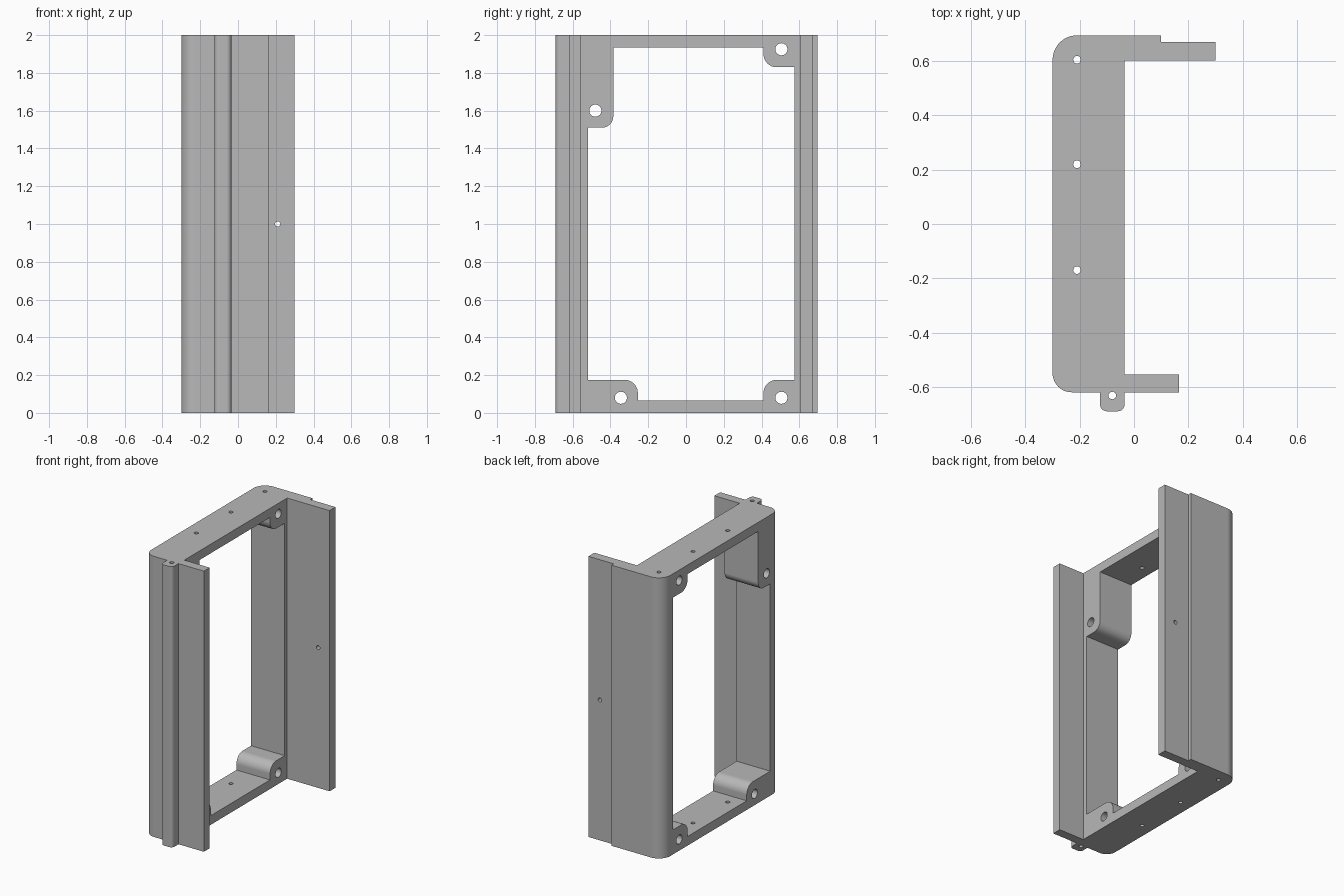
import bpy, bmesh, math
from mathutils import Vector

cube = bpy.data.objects.get("Cube")
if cube:
    bpy.data.objects.remove(cube, do_unlink=True)

grey = bpy.data.materials.new("plain grey")
grey.use_nodes = True
COLOUR = (0.48, 0.48, 0.48, 1)
grey.diffuse_color = COLOUR
grey.node_tree.nodes["Principled BSDF"].inputs["Base Color"].default_value = COLOUR


def rounded(corners, steps=12):
    """Outline from (u, v, radius) corners; right-angle corners are filleted."""
    out = []
    for i, (u, v, r) in enumerate(corners):
        p = Vector((u, v))
        if not r:
            out.append(p)
            continue
        a = (Vector(corners[i - 1][:2]) - p).normalized() * r
        b = (Vector(corners[(i + 1) % len(corners)][:2]) - p).normalized() * r
        for k in range(steps + 1):
            t = math.pi / 2 * k / steps
            out.append(p + a * (1 - math.sin(t)) + b * (1 - math.cos(t)))
    return out


def prism(name, outline, axis, lo, hi):
    """Extrude a 2D outline along x, y or z."""
    place = {"x": lambda p, d: (d, p[0], p[1]),
             "y": lambda p, d: (p[0], d, p[1]),
             "z": lambda p, d: (p[0], p[1], d)}[axis]
    bm = bmesh.new()
    low = [bm.verts.new(place(p, lo)) for p in outline]
    high = [bm.verts.new(place(p, hi)) for p in outline]
    bm.faces.new(low)
    bm.faces.new(high)
    for i in range(len(low)):
        bm.faces.new((low[i - 1], low[i], high[i], high[i - 1]))
    bmesh.ops.recalc_face_normals(bm, faces=bm.faces)
    mesh = bpy.data.meshes.new(name)
    bm.to_mesh(mesh)
    bm.free()
    mesh.materials.append(grey)
    obj = bpy.data.objects.new(name, mesh)
    bpy.context.collection.objects.link(obj)
    return obj


def circle(u, v, r, n=32):
    return [(u + r * math.cos(math.tau * k / n), v + r * math.sin(math.tau * k / n))
            for k in range(n)]


# Channel section: back flange with step, rounded corners, front rib and flange
section = rounded([
    (-0.3, 0.695, 0.09), (-0.3, -0.62, 0.07), (-0.125, -0.62, 0),
    (-0.125, -0.69, 0.025), (-0.035, -0.69, 0.025), (-0.035, -0.62, 0),
    (0.165, -0.62, 0), (0.165, -0.555, 0), (-0.035, -0.555, 0),
    (-0.035, 0.603, 0), (0.3, 0.603, 0), (0.3, 0.67, 0),
    (0.1, 0.67, 0), (0.1, 0.695, 0)])
frame = prism("channel_frame", section, "z", 0, 2)

# Window through the web, leaving rounded screw bosses in the corners
window = rounded([
    (-0.52, 0.175, 0), (-0.255, 0.175, 0.07), (-0.255, 0.065, 0),
    (0.41, 0.065, 0), (0.41, 0.175, 0.07), (0.575, 0.175, 0),
    (0.575, 1.83, 0), (0.41, 1.83, 0.07), (0.41, 1.935, 0),
    (-0.385, 1.935, 0), (-0.385, 1.51, 0.06), (-0.52, 1.51, 0)])
cutters = [prism("window_cutter", window, "x", -0.5, 0.5)]

# Boss screw holes
for y, z in ((-0.48, 1.6), (0.505, 1.925), (-0.345, 0.08), (0.505, 0.08)):
    cutters.append(prism("boss_hole_cutter", circle(y, z, 0.032), "x", -0.5, 0.5))

# Small holes along the rails and rib
for x, y in ((-0.21, 0.605), (-0.21, 0.22), (-0.21, -0.17), (-0.08, -0.632)):
    cutters.append(prism("rail_hole_cutter", circle(x, y, 0.014, 20), "z", -0.1, 2.1))

# Hole in the back flange
cutters.append(prism("flange_hole_cutter", circle(0.21, 1, 0.014, 20), "y", 0.5, 0.8))

bpy.ops.object.select_all(action="DESELECT")
frame.select_set(True)
bpy.context.view_layer.objects.active = frame
for cutter in cutters:
    cut = frame.modifiers.new("cut", "BOOLEAN")
    cut.operation = "DIFFERENCE"
    cut.solver = "EXACT"
    cut.object = cutter
    cutter.hide_render = True
    bpy.ops.object.modifier_apply(modifier=cut.name)
    bpy.data.objects.remove(cutter, do_unlink=True)

# Smooth fillets with crisp edges
bpy.ops.object.shade_smooth_by_angle(angle=math.radians(30))
weighted = frame.modifiers.new("weighted normals", "WEIGHTED_NORMAL")
weighted.keep_sharp = True
